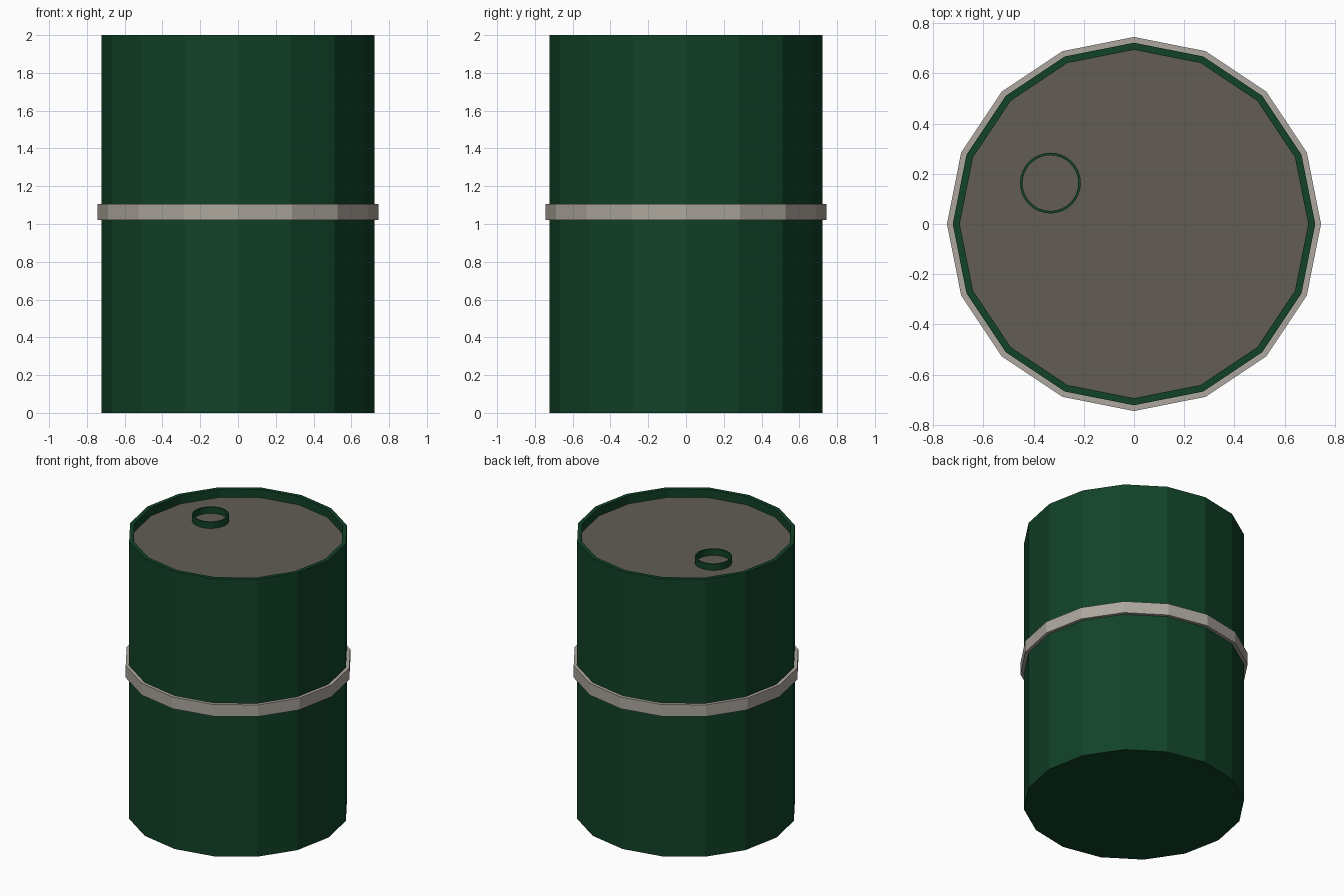
import bpy, bmesh, math

if "Cube" in bpy.data.objects:
    bpy.data.objects.remove(bpy.data.objects["Cube"])


def material(name, rgb):
    m = bpy.data.materials.new(name)
    m.diffuse_color = (*rgb, 1)
    m.use_nodes = True
    m.node_tree.nodes["Principled BSDF"].inputs["Base Color"].default_value = m.diffuse_color
    return m


GREEN = material("dark_green_paint", (0.0056, 0.054, 0.021))
LID = material("dull_lid_grey", (0.122, 0.109, 0.091))
STEEL = material("light_band_grey", (0.413, 0.381, 0.337))


def lathe(name, profile, sides, mats, centre=(0, 0), closed=True, rule=None):
    """Spin an (r, z) profile round a vertical axis; r = 0 makes a pole."""
    bm = bmesh.new()
    rings = []
    for r, z in profile:
        n = sides if r > 0 else 1
        rings.append([bm.verts.new((centre[0] + r * math.cos(2 * math.pi * i / sides),
                                    centre[1] + r * math.sin(2 * math.pi * i / sides), z))
                      for i in range(n)])
    pairs = list(zip(rings, rings[1:]))
    if closed:
        pairs.append((rings[-1], rings[0]))
    for a, b in pairs:
        for i in range(sides):
            j = (i + 1) % sides
            quad = [a[i % len(a)], a[j % len(a)], b[j % len(b)], b[i % len(b)]]
            face = bm.faces.new(list(dict.fromkeys(quad)))
            if rule:
                face.material_index = rule(face)
    bmesh.ops.recalc_face_normals(bm, faces=bm.faces)
    mesh = bpy.data.meshes.new(name)
    bm.to_mesh(mesh)
    bm.free()
    for m in mats:
        mesh.materials.append(m)
    ob = bpy.data.objects.new(name, mesh)
    bpy.context.collection.objects.link(ob)
    return ob


LID_Z = 1.94

# Drum body with raised rim and sunken lid (the lid faces are grey)
lathe("drum_body",
      [(0, 0), (0.722, 0), (0.722, 2), (0.694, 2), (0.694, LID_Z), (0, LID_Z)],
      16, [GREEN, LID], closed=False,
      rule=lambda f: int(all(abs(v.co.z - LID_Z) < 1e-4 for v in f.verts)))

# Hoop round the middle
lathe("middle_band", [(0.715, 1.02), (0.745, 1.02), (0.745, 1.105), (0.715, 1.105)],
      16, [STEEL])

# Thin filler ring standing on the lid
lathe("filler_ring", [(0.111, LID_Z - 0.005), (0.121, LID_Z - 0.005), (0.121, 1.986), (0.111, 1.986)],
      32, [GREEN], centre=(-0.333, 0.163))
